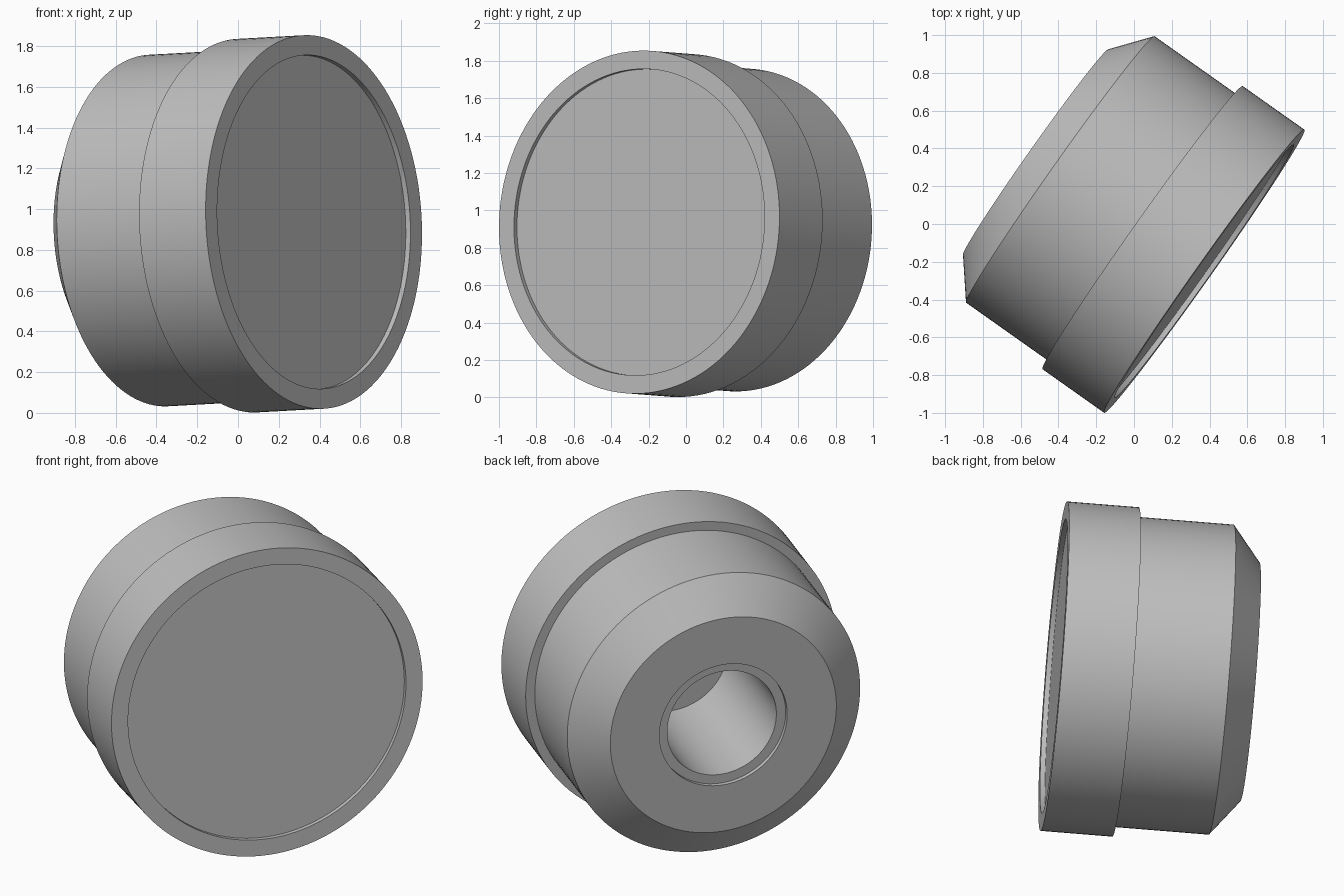
import bpy
import bmesh
import math
from mathutils import Vector

cube = bpy.data.objects.get("Cube")
if cube:
    bpy.data.objects.remove(cube, do_unlink=True)

# Plain grey used everywhere
grey = bpy.data.materials.new("plain_grey")
grey.use_nodes = True
colour = (0.52, 0.52, 0.52, 1.0)
grey.diffuse_color = colour
grey.node_tree.nodes["Principled BSDF"].inputs["Base Color"].default_value = colour


def lathe(name, profile, steps=128):
    """Spin (radius, depth) points around the local z axis."""
    bm = bmesh.new()
    verts = [bm.verts.new((r, 0, d)) for r, d in profile]
    edges = [bm.edges.new(pair) for pair in zip(verts, verts[1:])]
    bmesh.ops.spin(bm, geom=verts + edges, cent=(0, 0, 0), axis=(0, 0, 1),
                   angle=math.tau, steps=steps, use_duplicate=False)
    bmesh.ops.remove_doubles(bm, verts=bm.verts, dist=0.0005)
    bmesh.ops.recalc_face_normals(bm, faces=bm.faces)
    mesh = bpy.data.meshes.new(name)
    bm.to_mesh(mesh)
    bm.free()
    mesh.materials.append(grey)
    obj = bpy.data.objects.new(name, mesh)
    bpy.context.collection.objects.link(obj)
    return obj


# Collared plug, listed from the front face to the bottom of the rear bore
plug = lathe("collared_plug", [
    (0, 0.028), (0.82, 0.028), (0.82, 0),        # shallow front recess
    (0.918, 0), (0.918, 0.40), (0.864, 0.40),    # collar and its step
    (0.864, 0.934), (0.667, 1.093),              # barrel and chamfer
    (0.377, 1.093), (0.377, 1.068),              # rear face and counterbore
    (0.322, 1.068), (0.322, 0.26), (0, 0.26),    # blind bore
])

# Tilt the axis, depth running from the front face to the rear
depth_axis = Vector((-0.816, 0.577, -0.045))
plug.rotation_mode = 'QUATERNION'
plug.rotation_quaternion = depth_axis.to_track_quat('Z', 'Y')
plug.location = (0.372, -0.25, 0.937)

# Smooth round walls with crisp rims
bpy.ops.object.select_all(action='DESELECT')
plug.select_set(True)
bpy.context.view_layer.objects.active = plug
bpy.ops.object.shade_smooth_by_angle(angle=math.radians(30))
